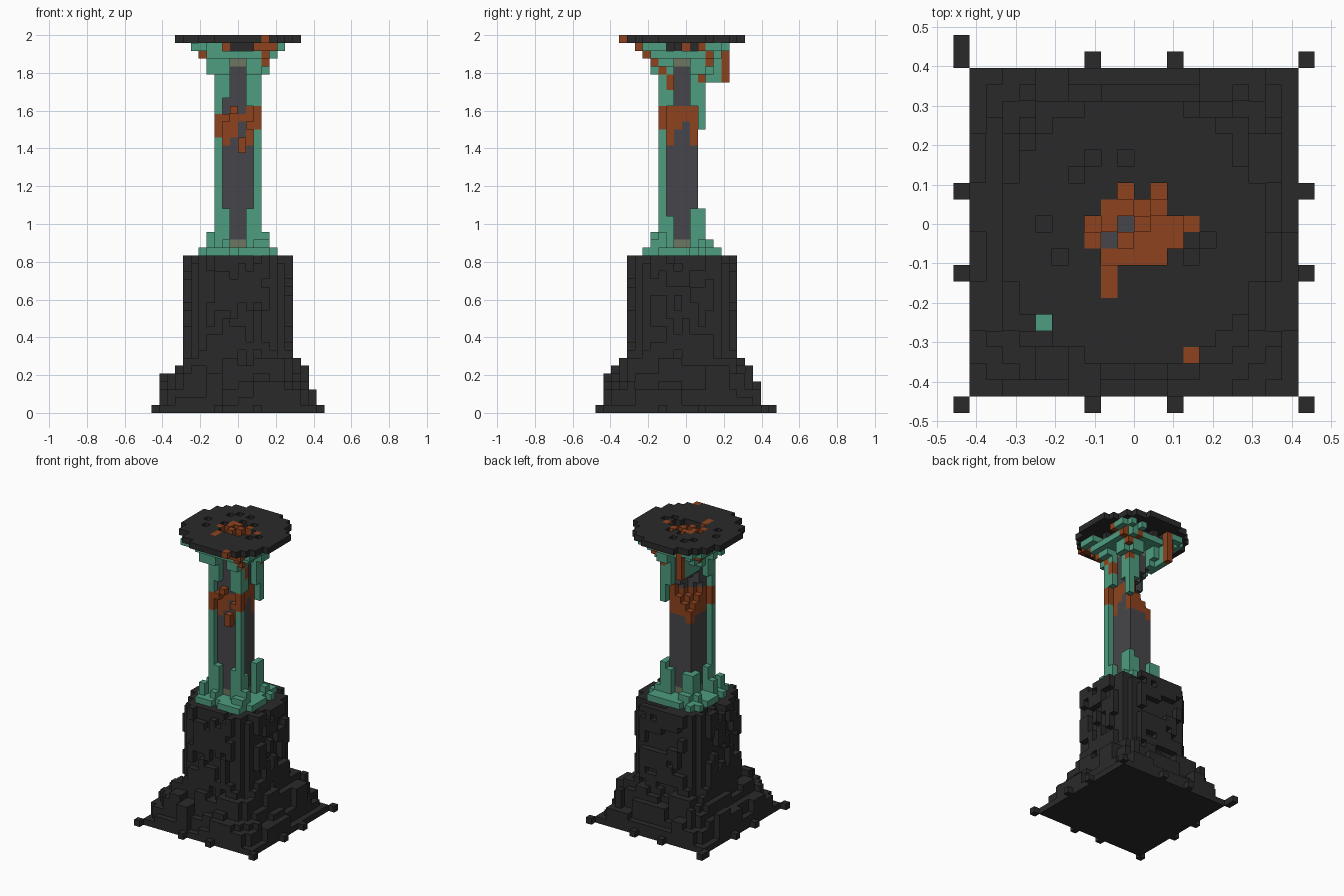
import bpy
import bmesh
import random
from mathutils import Vector

random.seed(5)
U = 2 / 48  # edge of one block

if "Cube" in bpy.data.objects:
    bpy.data.objects.remove(bpy.data.objects["Cube"])

COLOURS = {
    "dark_stone": (0.023, 0.023, 0.023),
    "grey_stone": (0.062, 0.062, 0.069),
    "verdigris": (0.077, 0.335, 0.215),
    "rust": (0.27, 0.055, 0.013),
    "pale_inlay": (0.156, 0.18, 0.122),
}
NAMES = list(COLOURS)
materials = []
for name, rgb in COLOURS.items():
    mat = bpy.data.materials.new(name)
    mat.use_nodes = True
    mat.diffuse_color = (*rgb, 1)
    mat.node_tree.nodes["Principled BSDF"].inputs["Base Color"].default_value = (*rgb, 1)
    materials.append(mat)

cells = {}  # block position -> (part, colour)


def put(part, colour, i, j, k0, k1):
    """Stack blocks at column i, j from level k0 up to k1."""
    for k in range(k0, k1):
        cells[i, j, k] = (part, colour)


def box(part, colour, i0, i1, j0, j1, k0, k1):
    for i in range(i0, i1):
        for j in range(j0, j1):
            put(part, colour, i, j, k0, k1)


def columns(n):
    """Columns of a square with half width n: i, j, ring, distance along the side."""
    for i in range(-n, n):
        for j in range(-n, n):
            a, b = abs(i + 0.5), abs(j + 0.5)
            yield i, j, int(max(a, b) + 0.5), min(a, b)


# Ground slab with small blocks round the rim
box("ground_slab", "dark_stone", -10, 10, -10, 10, 0, 1)
for a in (-11, -3, 2, 10):
    for b in (-11, 10):
        put("ground_slab", "dark_stone", a, b, 0, 1)
        put("ground_slab", "dark_stone", b, a, 0, 1)
put("ground_slab", "dark_stone", -11, 11, 0, 1)

# Sloping foot of the pedestal, stepped in slabs a few blocks wide
SLOPE = {10: 2, 9: 4, 8: 5, 7: 7}
rough = {}
for i, j, ring, side in columns(10):
    if ring > 6:
        key = (ring, i // 2, j // 3)
        rough.setdefault(key, random.choice((-1, -1, 0, 0, 0, 1, 1, 2, 3)))
        corner = side > ring - 2
        top = SLOPE[ring] + (min(0, rough[key]) - ring // 9 if corner else rough[key])
        put("pedestal_foot", "dark_stone", i, j, 1, min(top, 15 - ring))

# Pedestal shaft with rough bumps on its sides
for i, j, ring, side in columns(7):
    if ring < 7 and not (ring == 6 and side > 5):
        top = 20 if ring < 6 else random.choice((19, 20, 20))
        put("pedestal_shaft", "dark_stone", i, j, 1, top)
    elif ring == 7 and side < 4:
        k = random.randint(6, 8)
        while k < 20:
            length = random.randint(2, 5)
            put("pedestal_shaft", "dark_stone", i, j, k, min(20, k + length))
            k += length + random.randint(1, 4)

# Grey column core with pale inlays at both ends
box("column_core", "grey_stone", -2, 2, -2, 2, 20, 47)
for k in (21, 44):
    box("column_core", "pale_inlay", -1, 1, -2, 2, k, k + 1)
    box("column_core", "pale_inlay", -2, 2, -1, 1, k, k + 1)

# Corner pillars; the two rear ones are broken
put("front_right_pillar", "verdigris", -3, -3, 20, 47)
put("front_left_pillar", "verdigris", 2, -3, 20, 47)
for part, i, low, high in (("back_left_pillar", 2, 26, 36), ("back_right_pillar", -3, 25, 42)):
    put(part, "verdigris", i, 2, 20, low)
    put(part, "verdigris", i, 2, high, 47)

# Ragged collar at the foot of the column
for i, j, ring, side in columns(5):
    if ring == 3 and 1 < side < 2:
        put("column_collar", "verdigris", i, j, 20, 26 if j == -3 else random.choice((25, 26)))
    elif ring == 3 and side < 1:
        put("column_collar", "verdigris", i, j, 20, 21)
    elif ring == 4:
        put("column_collar", "verdigris", i, j, 20, 21 if side < 1 else random.choice((21, 22, 23)))
    elif ring == 5 and side < 4 and random.random() < 0.7:
        put("column_collar", "verdigris", i, j, 20, 21)

# Flared capital hanging below the top disc, partly rusted
HANG = {3: (39, 39, 40), 4: (43, 43, 44), 5: (45,), 6: (46,)}
RUSTED = ((2, -6), (3, -6), (4, -6), (3, -5), (3, -4), (-5, -4), (-5, -5), (4, -5),
          (3, 3), (4, 3), (5, 2), (-2, 4), (2, 4), (-3, 5), (-4, 2), (-5, 3), (-4, -3))
for i, j, ring, side in columns(6):
    if ring < 3 or (ring == 3 and side > 2) or (ring > 4 and side > ring - 1.4):
        continue
    if side < 2 and ring > 4:
        if ring == 5:
            put("capital", "verdigris", i, j, 45, 46)
        continue
    if ring == 6 and random.random() < 0.2 and (i, j) not in RUSTED:
        continue
    low = 45 if side < 1 else random.choice(HANG[ring])
    if i == -3 and j > 0 or j == 2 and i == -2:
        low = 42
    put("capital", "rust" if (i, j) in RUSTED else "verdigris", i, j, low, 47)
for i, j, low, high in ((2, -2, 41, 43), (2, -3, 43, 44), (2, 2, 42, 46)):
    put("capital", "rust", i, j, low, high)

# Dark slab inside the capital and the ragged round top disc
box("capital_slab", "dark_stone", -4, 4, -4, 4, 46, 47)
for i, j, ring, side in columns(8):
    radius = Vector((i + 0.5, j + 0.5)).length
    if radius < 7.6 or (radius < 8.1 and random.random() < 0.85):
        put("top_disc", "dark_stone", i, j, 47, 48)
put("top_disc", "rust", 3, -8, 47, 48)
for i, j in ((-3, 4), (-1, 4), (-4, 3), (-6, 0), (4, -1), (-5, -2), (3, -2)):
    cells.pop((i, j, 47), None)
    put("capital_slab", "dark_stone", i, j, 46, 47)
cells.pop((-6, -6, 47), None)
put("capital", "verdigris", -6, -6, 46, 47)

# Rusty hollow in the middle of the disc
ROWS = {2: (-1, 1), 1: range(-2, 2), 0: range(-3, 4), -1: range(-3, 3),
        -2: range(-2, 2), -3: (-2,), -4: (-2,)}
for j, row in ROWS.items():
    for i in row:
        cells.pop((i, j, 47), None)
        put("rust_hollow", "rust", i, j, 46, random.choice((47, 48)))
for i, j in ((-2, -1), (-1, 0)):
    cells.pop((i, j, 47), None)
    put("rust_hollow", "grey_stone", i, j, 46, 47)


def stain(i, j, low, high):
    """Turn existing blocks of a column to rust."""
    for k in range(low, high):
        if (i, j, k) in cells:
            cells[i, j, k] = (cells[i, j, k][0], "rust")


# Rust band round the column, uneven at its edges
box("column_core", "rust", -1, 1, -1, 1, 35, 38)
for i, j, ring, side in columns(2):
    if ring == 2 and (i == -2 or j == 1):
        stain(i, j, random.choice((34, 35)), random.choice((38, 39)))
for i, low, high in ((-2, 34, 38), (-1, 35, 39), (0, 37, 38), (1, 34, 39)):
    stain(i, -2, low, high)
for j, low, high in ((-2, 35, 39), (-1, 36, 39), (0, 37, 39), (1, 35, 37)):
    stain(1, j, low, high)
stain(-3, -3, 35, 38)
stain(2, -3, 36, 39)

# Stepped break in the rear right corner of the core
for i, j, low, high in ((-2, 1, 35, 42), (-2, 0, 36, 41), (-1, 1, 36, 41), (-1, 0, 37, 40),
                        (0, 1, 37, 39), (-2, -1, 37, 39)):
    for k in range(low, high):
        cells.pop((i, j, k), None)
    put("column_core", "rust", i, j, low - 2, low)

# Rust lumps growing out of the front of the band
for i, k0, k1 in ((0, 33, 35), (-1, 38, 39), (-2, 37, 38), (1, 36, 37)):
    put("rust_lumps", "rust", i, -3, k0, k1)

# Turn the blocks of each part into one mesh of exposed faces
SIDES = [Vector(s) for s in ((1, 0, 0), (0, 1, 0), (0, 0, 1))]


def build(part):
    bm = bmesh.new()
    verts = {}
    for pos, (owner, colour) in cells.items():
        if owner != part:
            continue
        centre = Vector(pos) + Vector((0.5, 0, 0.5))
        for axis in range(3):
            u, w = SIDES[axis - 2] / 2, SIDES[axis - 1] / 2
            for sign in (-1, 1):
                normal = SIDES[axis] * sign
                if tuple(int(c) for c in Vector(pos) + normal) in cells:
                    continue
                mid = centre + normal / 2
                loop = []
                for p in (mid - u - w, mid + u - w, mid + u + w, mid - u + w)[::sign]:
                    key = tuple(p)
                    if key not in verts:
                        verts[key] = bm.verts.new(p * U)
                    loop.append(verts[key])
                bm.faces.new(loop).material_index = NAMES.index(colour)
    mesh = bpy.data.meshes.new(part)
    bm.to_mesh(mesh)
    bm.free()
    for mat in materials:
        mesh.materials.append(mat)
    bpy.context.collection.objects.link(bpy.data.objects.new(part, mesh))


for part in dict.fromkeys(owner for owner, _ in cells.values()):
    build(part)
